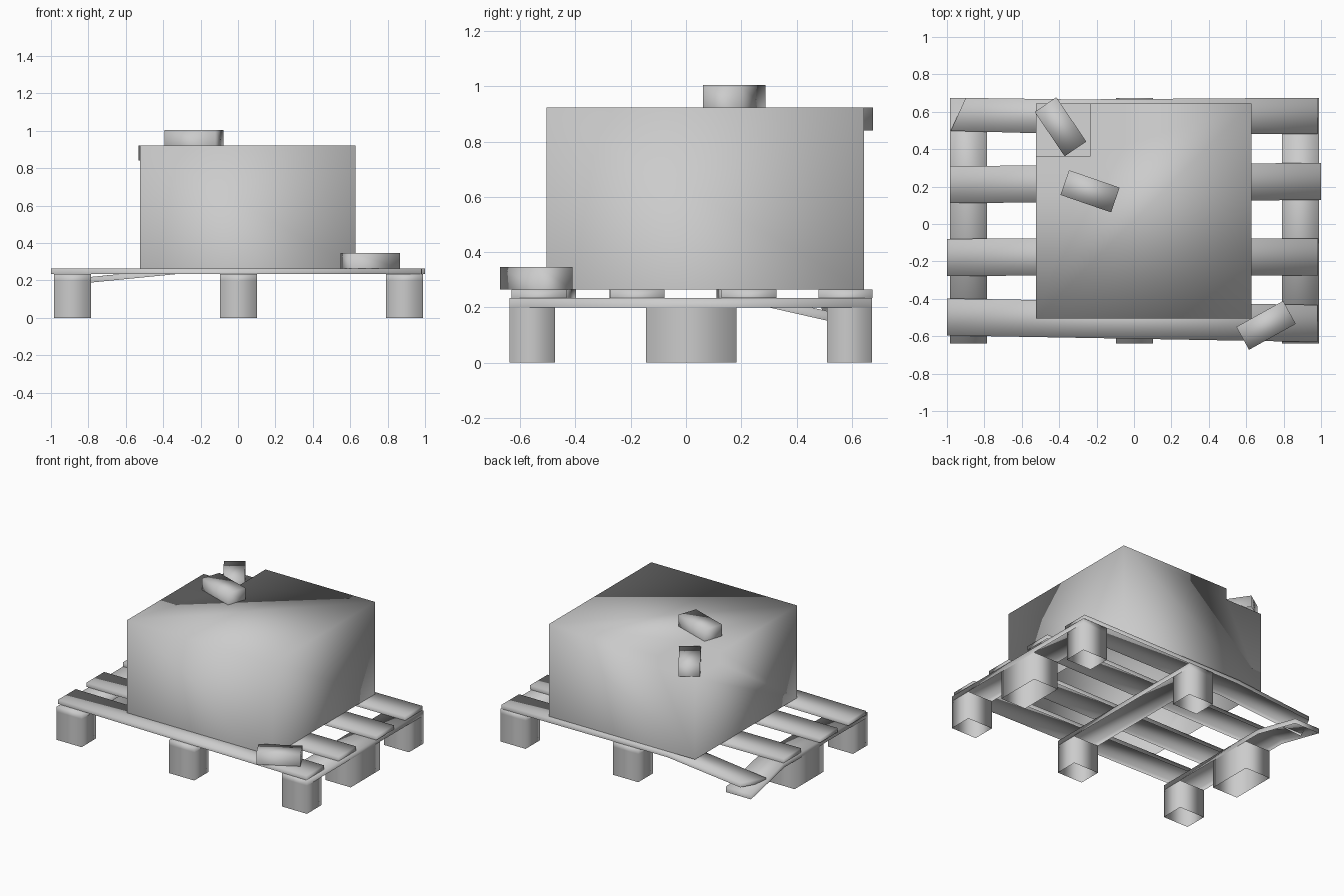
import bpy
import bmesh
from math import radians
from mathutils import Matrix, Vector

old = bpy.data.objects.get("Cube")
if old:
    bpy.data.objects.remove(old, do_unlink=True)

grey = bpy.data.materials.new("plain_grey")
grey.use_nodes = True
grey.diffuse_color = (0.6, 0.6, 0.6, 1)
grey.node_tree.nodes["Principled BSDF"].inputs["Base Color"].default_value = (0.6, 0.6, 0.6, 1)

LEG_TOP, RAIL_TOP, DECK = 0.2, 0.235, 0.265


def finish(name, bm):
    for face in bm.faces:
        face.smooth = True
    mesh = bpy.data.meshes.new(name)
    bm.to_mesh(mesh)
    bm.free()
    mesh.materials.append(grey)
    obj = bpy.data.objects.new(name, mesh)
    bpy.context.collection.objects.link(obj)
    return obj


def box(name, low, high, turn=0):
    """Box between two corners, turned about its own vertical axis."""
    low, high = Vector(low), Vector(high)
    bm = bmesh.new()
    place = Matrix.Translation((low + high) / 2) @ Matrix.Rotation(radians(turn), 4, "Z")
    bmesh.ops.create_cube(bm, size=1, matrix=place @ Matrix.Diagonal((*(high - low), 1)))
    return finish(name, bm)


def open_up(obj, top=False):
    """Remove the bottom faces, and the top ones if asked."""
    bm = bmesh.new()
    bm.from_mesh(obj.data)
    bm.normal_update()
    hidden = [f for f in bm.faces if f.normal.z < -0.5 or (top and f.normal.z > 0.5)]
    bmesh.ops.delete(bm, geom=hidden, context="FACES")
    bm.to_mesh(obj.data)
    bm.free()


def plank(name, stations, thick):
    """Board, open below, through pairs of bottom edge points."""
    bm = bmesh.new()
    up = Vector((0, 0, thick))
    rings = []
    for a, b in stations:
        a, b = Vector(a), Vector(b)
        rings.append([bm.verts.new(p) for p in (a, b, b + up, a + up)])
    for r, s in zip(rings, rings[1:]):
        for i in range(4):
            j = (i + 1) % 4
            bm.faces.new((r[i], r[j], s[j], s[i]))
    bm.faces.new(rings[0])
    bm.faces.new(rings[-1])
    bmesh.ops.recalc_face_normals(bm, faces=bm.faces)
    open_up(finish(name, bm))


def brick(name, x, y, z, turn):
    open_up(box(name, (x - 0.143, y - 0.07, z), (x + 0.143, y + 0.07, z + 0.082), turn))


# Hollow pallet blocks: the back right one and the centre one are missing
rows = {"front": (-0.638, -0.475), "middle": (-0.145, 0.182), "back": (0.51, 0.674)}
columns = {"right": -0.885, "centre": 0.003, "left": 0.891}
missing = {("right", "back"), ("centre", "middle")}
for side, x in columns.items():
    for row, (y0, y1) in rows.items():
        if (side, row) not in missing:
            open_up(box(f"{side}_{row}_block", (x - 0.099, y0, 0), (x + 0.099, y1, LEG_TOP)),
                    top=True)

# Rails from front to back, the right one bent down where its block is gone
for side, x in columns.items():
    path = [(-0.638, LEG_TOP), (0.674, LEG_TOP)]
    if side == "right":
        path = [(-0.638, LEG_TOP), (0.3, LEG_TOP), (0.674, 0.115)]
    plank(f"{side}_rail", [((x - 0.099, y, z), (x + 0.099, y, z)) for y, z in path],
          RAIL_TOP - LEG_TOP)

# Deck slats, slightly askew: right end x and y, left end x and y
slats = {"front_slat": (-1, -0.497, 0.98, -0.532),
         "front_middle_slat": (-1, -0.178, 0.985, -0.176),
         "back_middle_slat": (-0.985, 0.21, 1, 0.228)}
for name, (x0, y0, x1, y1) in slats.items():
    plank(name, [((x, y - 0.099, RAIL_TOP), (x, y + 0.099, RAIL_TOP))
                 for x, y in ((x0, y0), (x1, y1))], DECK - RAIL_TOP)

# Broken back slat with a slanted, sagging end
plank("broken_back_slat", [((-0.98, 0.498, 0.17), (-0.9, 0.674, 0.178)),
                           ((-0.32, 0.48, RAIL_TOP), (-0.32, 0.666, RAIL_TOP)),
                           ((0.98, 0.48, RAIL_TOP), (0.98, 0.675, RAIL_TOP))],
      DECK - RAIL_TOP)

# Brick stack with one upper corner taken out
stack = box("brick_stack", (-0.523, -0.505, DECK), (0.627, 0.645, 0.923))
cutter = box("corner_cutter", (-0.8, 0.36, 0.841), (-0.235, 0.9, 1.2))
cutter.hide_render = True
cut = stack.modifiers.new("corner_cut", "BOOLEAN")
cut.operation = "DIFFERENCE"
cut.solver = "EXACT"
cut.object = cutter
bpy.context.view_layer.objects.active = stack
bpy.ops.object.modifier_apply(modifier=cut.name)
bpy.data.objects.remove(cutter, do_unlink=True)
open_up(stack)

# Loose bricks
brick("top_loose_brick", -0.235, 0.175, 0.923, -19)
brick("corner_loose_brick", -0.393, 0.52, 0.841, -56)
brick("deck_loose_brick", 0.706, -0.542, DECK, 29)
